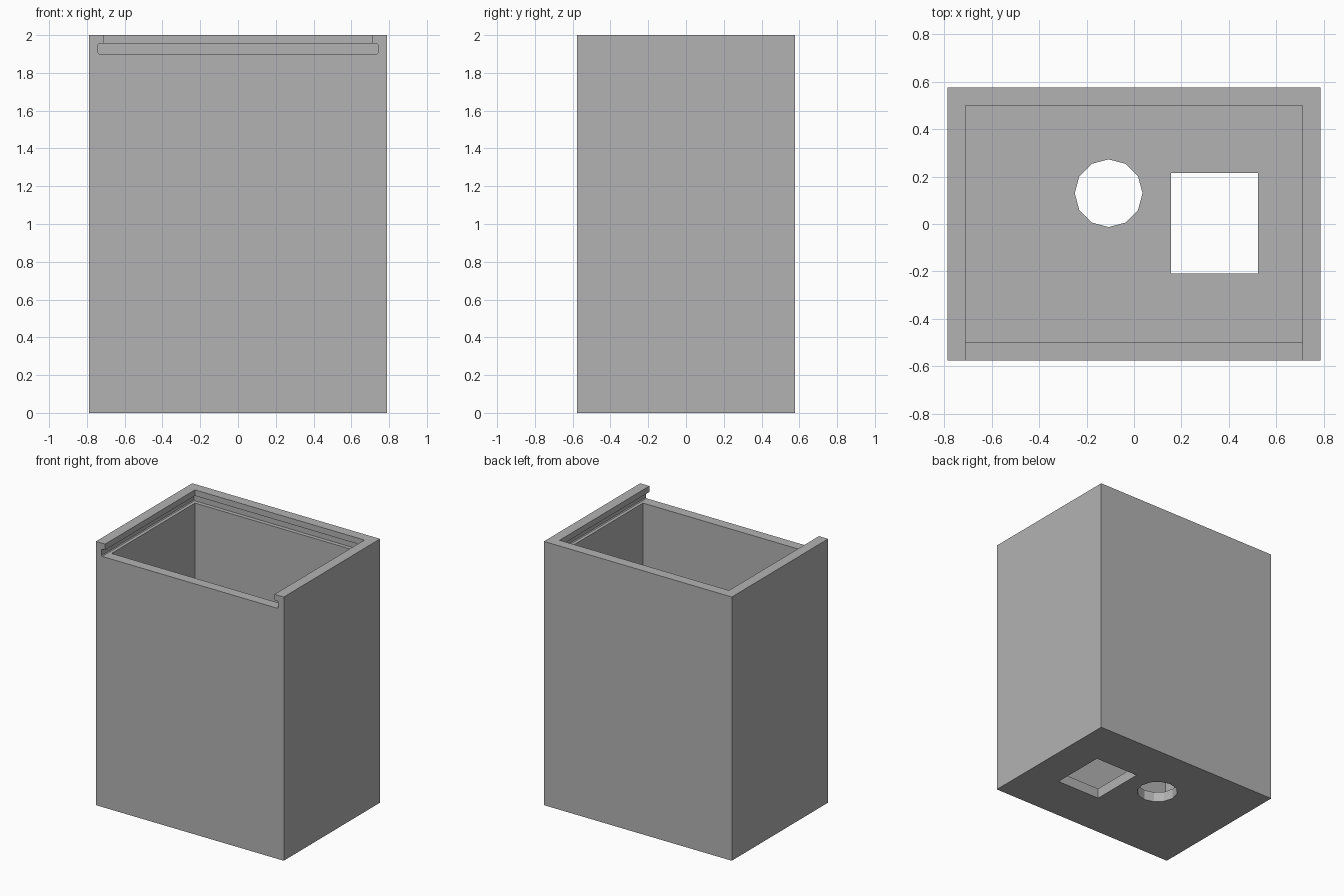
import bpy
import bmesh
from mathutils import Matrix, Vector

cube = bpy.data.objects.get("Cube")
if cube:
    bpy.data.objects.remove(cube, do_unlink=True)

W, D, H = 0.788, 0.577, 2.0      # half width, half depth, height
WALL = 0.077
IN_X, IN_Y = W - WALL, D - WALL  # inner half sizes
SLOT_LOW, SLOT_HIGH = 1.9, 1.955
GROOVE = 0.03                    # groove depth into the walls

grey = bpy.data.materials.new("plain_grey")
grey.use_nodes = True
colour = (0.45, 0.45, 0.45, 1)
grey.diffuse_color = colour
grey.node_tree.nodes["Principled BSDF"].inputs["Base Color"].default_value = colour


def make_object(name, bm):
    mesh = bpy.data.meshes.new(name)
    bm.to_mesh(mesh)
    bm.free()
    mesh.materials.append(grey)
    obj = bpy.data.objects.new(name, mesh)
    bpy.context.collection.objects.link(obj)
    return obj


def box(name, low, high, round_y=0):
    low, high = Vector(low), Vector(high)
    bm = bmesh.new()
    bmesh.ops.create_cube(bm, size=1)
    bmesh.ops.scale(bm, vec=high - low, verts=bm.verts)
    bmesh.ops.translate(bm, vec=(low + high) / 2, verts=bm.verts)
    if round_y:
        edges = [e for e in bm.edges
                 if abs(e.verts[0].co.y - e.verts[1].co.y) > 0.1]
        bmesh.ops.bevel(bm, geom=edges, offset=round_y, segments=1,
                        affect='EDGES')
    return make_object(name, bm)


def cylinder(name, centre, radius, depth, sides):
    bm = bmesh.new()
    bmesh.ops.create_cone(bm, cap_ends=True, segments=sides, radius1=radius,
                          radius2=radius, depth=depth,
                          matrix=Matrix.Translation(centre))
    return make_object(name, bm)


def cut(target, cutter):
    cutter.hide_render = True
    mod = target.modifiers.new(cutter.name, 'BOOLEAN')
    mod.operation = 'DIFFERENCE'
    mod.solver = 'EXACT'
    mod.object = cutter
    bpy.context.view_layer.objects.active = target
    bpy.ops.object.modifier_apply(modifier=mod.name)
    bpy.data.objects.remove(cutter, do_unlink=True)


# Outer shell
body = box("box_body", (-W, -D, 0), (W, D, H))

# Hollow interior
cut(body, box("cavity", (-IN_X, -IN_Y, WALL), (IN_X, IN_Y, H + 0.1)))

# Lid opening through the front wall, and the groove the lid slides in
cut(body, box("lid_opening", (-IN_X, -D - 0.1, SLOT_LOW + 0.02),
              (IN_X, 0, H + 0.1)))
cut(body, box("lid_groove", (-IN_X - GROOVE, -D - 0.1, SLOT_LOW),
              (IN_X + GROOVE, IN_Y + GROOVE, SLOT_HIGH), round_y=0.006))

# Round and rectangular holes in the floor
cut(body, cylinder("round_hole", (-0.107, 0.13, 0), 0.143, 0.4, 12))
cut(body, box("square_hole", (0.157, -0.209, -0.1), (0.524, 0.215, 0.2)))
